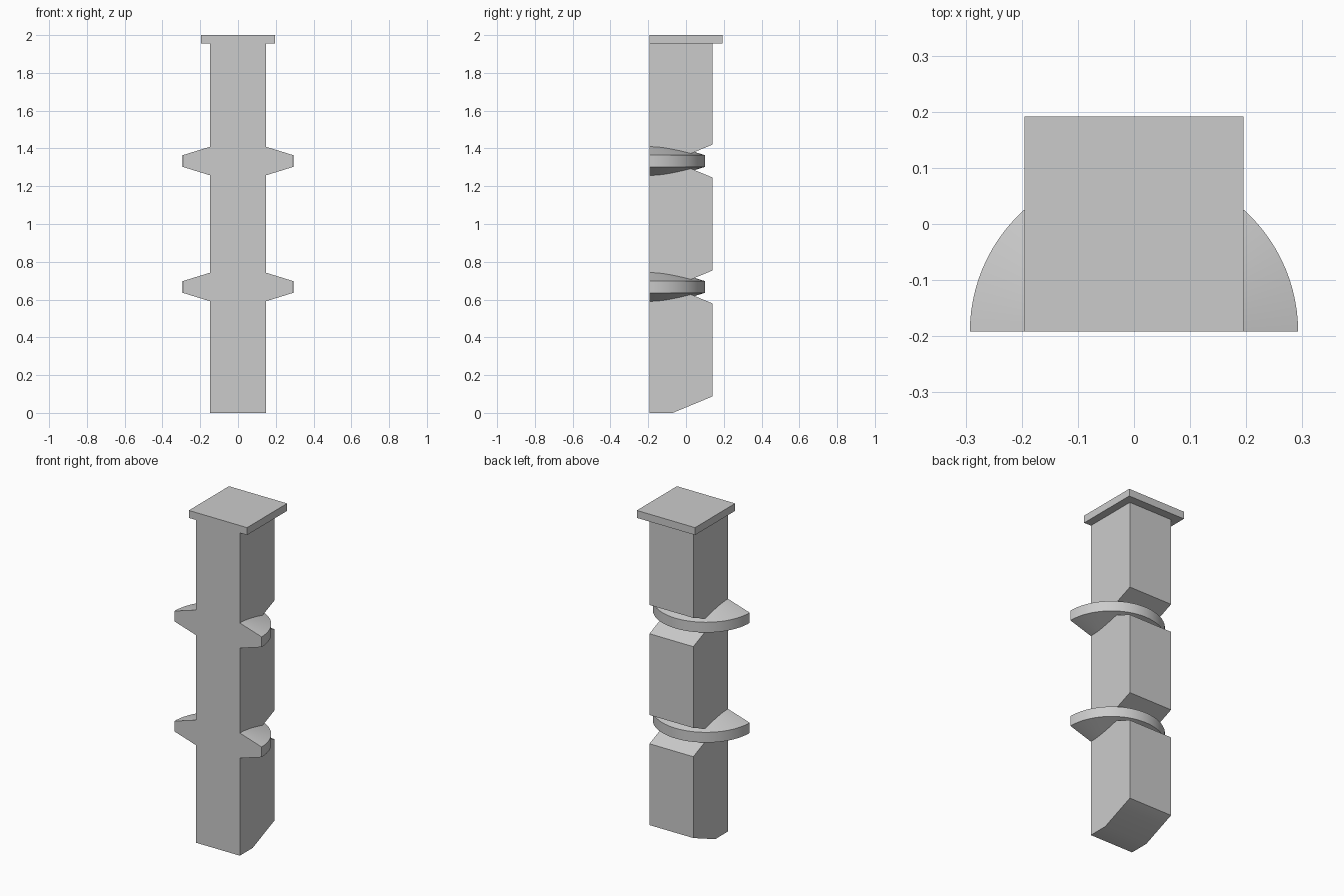
import bpy, bmesh, math

cube = bpy.data.objects.get("Cube")
if cube:
    bpy.data.objects.remove(cube, do_unlink=True)

grey = bpy.data.materials.new("light_grey")
grey.use_nodes = True
colour = (0.6, 0.6, 0.6, 1)
grey.diffuse_color = colour
grey.node_tree.nodes["Principled BSDF"].inputs["Base Color"].default_value = colour

FRONT, BACK = -0.192, 0.14        # depth of the shaft
HALF, RIM = 0.147, 0.2925         # shaft half width, fin radius
CAP_Z, CAP_HALF = 1.955, 0.195
NOTCH_Y, NOTCH = -0.07, 0.087     # notch apex and half opening
LEVELS = (2 / 3, 4 / 3)           # fin and notch heights


def finish(name, bm):
    bmesh.ops.recalc_face_normals(bm, faces=bm.faces)
    mesh = bpy.data.meshes.new(name)
    bm.to_mesh(mesh)
    bm.free()
    mesh.materials.append(grey)
    obj = bpy.data.objects.new(name, mesh)
    bpy.context.collection.objects.link(obj)
    bpy.ops.object.select_all(action="DESELECT")
    obj.select_set(True)
    bpy.context.view_layer.objects.active = obj
    bpy.ops.object.shade_smooth_by_angle(angle=math.radians(30))


def extrude_x(name, profile, half):
    """Solid from a (y, z) outline, spanning -half to half in x."""
    bm = bmesh.new()
    face = bm.faces.new([bm.verts.new((-half, y, z)) for y, z in profile])
    new = bmesh.ops.extrude_face_region(bm, geom=[face])["geom"]
    moved = [v for v in new if isinstance(v, bmesh.types.BMVert)]
    bmesh.ops.translate(bm, verts=moved, vec=(2 * half, 0, 0))
    finish(name, bm)


def half_ring(name, z, steps=48):
    """Tapered fin swept half way round the front of the shaft."""
    bm = bmesh.new()
    section = ((HALF, -0.076), (RIM, -0.031), (RIM, 0.031), (HALF, 0.076))
    rings = []
    for i in range(steps + 1):
        a = math.pi * i / steps
        rings.append([bm.verts.new((r * math.cos(a), FRONT + r * math.sin(a), z + h))
                      for r, h in section])
    for a, b in zip(rings, rings[1:]):
        for k in range(4):
            n = (k + 1) % 4
            bm.faces.new((a[k], a[n], b[n], b[k]))
    bm.faces.new(rings[0])
    bm.faces.new(rings[-1])
    finish(name, bm)


# Shaft with a chamfered foot and V notches in its back
outline = [(FRONT, 0), (NOTCH_Y, 0), (BACK, NOTCH)]
for z in LEVELS:
    outline += [(BACK, z - NOTCH), (NOTCH_Y, z), (BACK, z + NOTCH)]
outline += [(BACK, CAP_Z), (FRONT, CAP_Z)]
extrude_x("shaft", outline, HALF)

# Square cap, flush with the front
extrude_x("cap", [(FRONT, CAP_Z), (-FRONT, CAP_Z), (-FRONT, 2), (FRONT, 2)], CAP_HALF)

# Fins seated in the notches
for name, z in zip(("lower_fin", "upper_fin"), LEVELS):
    half_ring(name, z)
